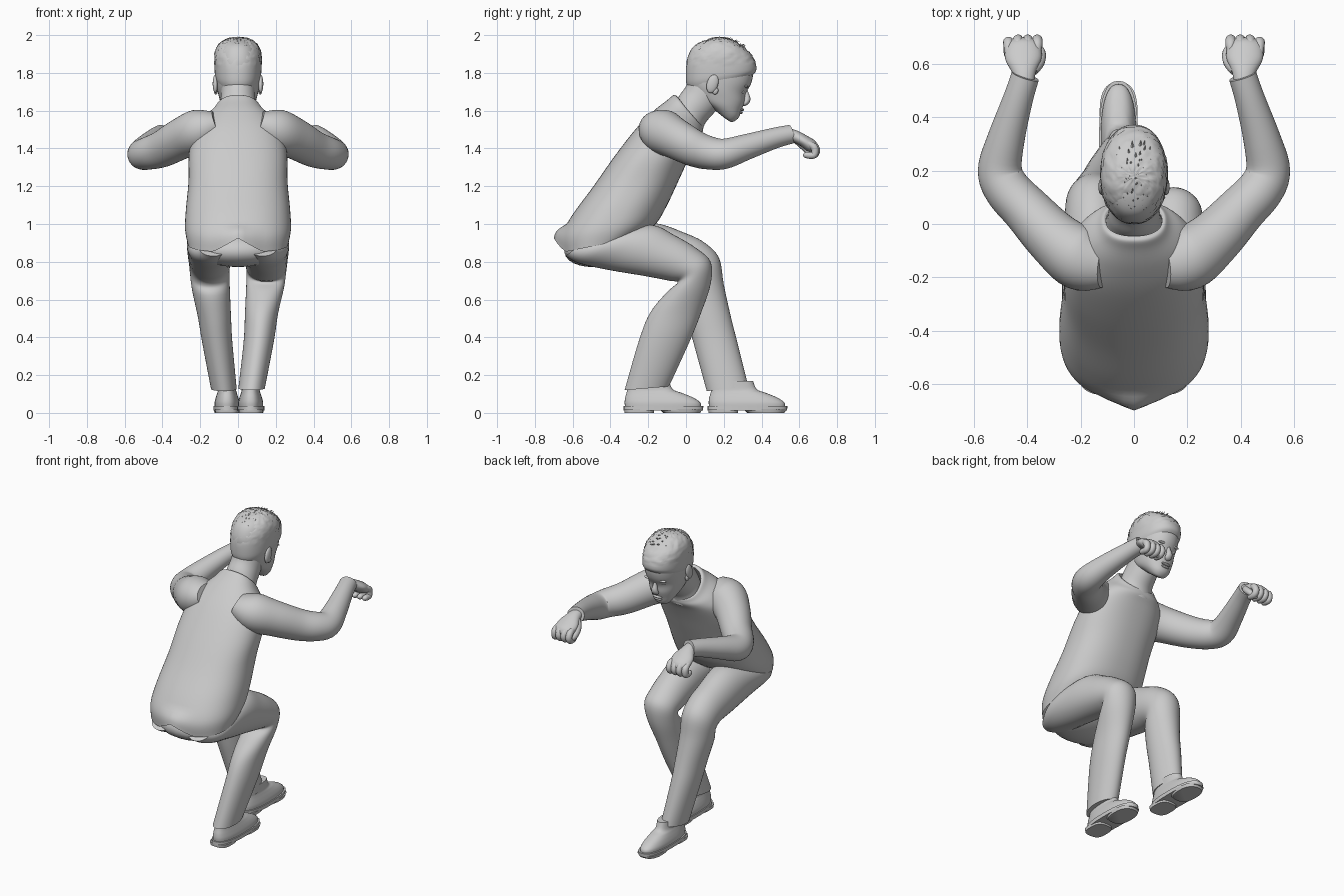
import bpy, bmesh, math, random
from mathutils import Vector, Matrix

random.seed(4)


def smooth_rows(rows, n):
    """Catmull-Rom interpolation of a list of number rows."""
    out = []
    for i in range(len(rows) - 1):
        p0, p1, p2 = rows[max(i - 1, 0)], rows[i], rows[i + 1]
        p3 = rows[min(i + 2, len(rows) - 1)]
        for k in range(n):
            t = k / n
            out.append([0.5 * (2 * b + (c - a) * t + (2 * a - 5 * b + 4 * c - d) * t * t
                               + (3 * b - a - 3 * c + d) * t ** 3)
                        for a, b, c, d in zip(p0, p1, p2, p3)])
    return out + [list(rows[-1])]


def skin(name, rings, caps=True, power=2.0, seg=40):
    """Skin a surface over rings given as (centre, u axis, v axis)."""
    bm = bmesh.new()
    loops = []
    for c, u, v in rings:
        loop = []
        for k in range(seg):
            a = 2 * math.pi * k / seg
            ca, sa = math.cos(a), math.sin(a)
            loop.append(bm.verts.new(c + u * math.copysign(abs(ca) ** (2 / power), ca)
                                     + v * math.copysign(abs(sa) ** (2 / power), sa)))
        loops.append(loop)
    for p, q in zip(loops, loops[1:]):
        for k in range(seg):
            bm.faces.new((p[k], p[(k + 1) % seg], q[(k + 1) % seg], q[k]))
    if caps:
        bm.faces.new(loops[0])
        bm.faces.new(loops[-1])
    bmesh.ops.recalc_face_normals(bm, faces=bm.faces)
    return finish(name, bm)


def finish(name, bm):
    me = bpy.data.meshes.new(name)
    bm.to_mesh(me)
    bm.free()
    ob = bpy.data.objects.new(name, me)
    bpy.context.collection.objects.link(ob)
    bpy.context.view_layer.objects.active = ob
    ob.select_set(True)
    bpy.ops.object.shade_smooth_by_angle(angle=math.radians(50))
    ob.select_set(False)
    return ob


def body(name, rows, n=5, **kw):
    """Rows: x centre, front (y, z), back (y, z), half width."""
    rings = []
    for x, yf, zf, yb, zb, w in smooth_rows(rows, n):
        f, b = Vector((x, yf, zf)), Vector((x, yb, zb))
        rings.append(((f + b) / 2, Vector((w, 0, 0)), (f - b) / 2))
    return skin(name, rings, **kw)


def tube(name, rows, n=5, **kw):
    """Rows: x, y, z, side radius, upper radius."""
    r = smooth_rows(rows, n)
    rings, u = [], None
    for i, row in enumerate(r):
        t = (Vector(r[min(i + 1, len(r) - 1)][:3]) - Vector(r[max(i - 1, 0)][:3])).normalized()
        u = t.cross(Vector((0, 0, 1))) if u is None else u - t * u.dot(t)
        u.normalize()
        rings.append((Vector(row[:3]), u * row[3], u.cross(t) * row[4]))
    return skin(name, rings, **kw)


def ball(name, loc, radii, tilt=0):
    bm = bmesh.new()
    m = Matrix.Translation(loc) @ Matrix.Rotation(tilt, 4, 'X') @ Matrix.Diagonal((*radii, 1))
    bmesh.ops.create_uvsphere(bm, u_segments=24, v_segments=14, radius=1, matrix=m)
    return finish(name, bm)


# Shirt body, with the pinched tail at the back of the hem
shirt = body("shirt", [
    (0, -.25, .93, -.655, .85, .265), (0, -.16, 1.0, -.66, .94, .28),
    (0, -.10, 1.1, -.60, 1.05, .276), (0, -.03, 1.25, -.49, 1.2, .262),
    (0, .02, 1.36, -.37, 1.37, .26), (0, .06, 1.44, -.26, 1.51, .24),
    (0, .085, 1.48, -.17, 1.6, .19), (0, .09, 1.5, -.10, 1.655, .14),
    (0, .088, 1.515, -.065, 1.683, .118), (0, .07, 1.515, -.045, 1.675, .105)],
    caps=False, power=2.3, seg=64)
for v in shirt.data.vertices:
    if v.co.y < -.5 and v.co.z < 1:
        w = max(0, 1 - abs(v.co.x) / .13) * min(1, max(0, (1 - v.co.z) / .15))
        v.co.y -= .045 * w
        v.co.z += .075 * w

# Trousers
ball("trouser_seat", (0, -.46, .875), (.25, .185, .10), .15)
body("right_trouser_leg", [
    (.13, -.50, .93, -.64, .83, .08), (.14, -.36, .975, -.56, .79, .125),
    (.145, -.18, .995, -.40, .755, .125), (.15, -.06, .94, -.22, .725, .115),
    (.15, .05, .875, -.09, .70, .11), (.15, .13, .80, -.045, .69, .105),
    (.143, .13, .68, -.10, .64, .10), (.125, .08, .53, -.19, .53, .088),
    (.11, .02, .38, -.25, .38, .08), (.072, -.09, .14, -.325, .12, .07)])
body("left_trouser_leg", [
    (-.13, -.50, .93, -.64, .83, .08), (-.14, -.36, .98, -.56, .79, .125),
    (-.145, -.17, 1.005, -.38, .755, .125), (-.15, 0, .95, -.18, .72, .115),
    (-.15, .10, .90, -.05, .70, .11), (-.15, .175, .82, -.01, .67, .105),
    (-.143, .2, .68, -.02, .62, .10), (-.125, .235, .52, .005, .5, .088),
    (-.11, .27, .38, .04, .37, .08), (-.075, .33, .14, .11, .115, .068)])

# Shoes: upper, sole and heel block
for side, x, dy in (("right", .067, 0), ("left", -.058, .445)):
    def level(z, back, front, w):
        return (x, dy + front, z, dy + back, z, w)
    body(side + "_shoe", [level(.03, -.322, .08, .066), level(.055, -.325, .075, .066),
                          level(.08, -.322, .04, .06), level(.105, -.315, -.02, .052),
                          level(.125, -.31, -.07, .047), level(.17, -.30, -.09, .045)], power=2.4)
    body(side + "_sole", [level(.012, -.33, .09, .072), level(.036, -.33, .092, .073)], n=1, power=2.5)
    body(side + "_heel", [level(0, -.325, -.17, .062), level(.02, -.328, -.17, .064)], n=1, power=3)
    body(side + "_tread", [level(0, -.12, .075, .066), level(.02, -.14, .088, .071)], n=1, power=2.5)

# Arms and fists, mirrored in x
for side, s in (("right", 1), ("left", -1)):
    def arm(name, rows, **kw):
        return tube(side + "_" + name, [(s * r[0], *r[1:]) for r in rows], **kw)
    arm("sleeve", [
        (.11, -.15, 1.53, .09, .07), (.20, -.13, 1.495, .12, .115),
        (.30, -.055, 1.452, .105, .108), (.40, .05, 1.398, .092, .097),
        (.475, .13, 1.375, .087, .087), (.503, .205, 1.372, .083, .08),
        (.48, .32, 1.408, .07, .068), (.435, .47, 1.455, .056, .055),
        (.408, .555, 1.475, .053, .05)])
    arm("hand", [
        (.412, .53, 1.475, .038, .034), (.413, .57, 1.467, .045, .032),
        (.415, .62, 1.442, .068, .032), (.417, .665, 1.412, .066, .034),
        (.418, .69, 1.395, .05, .018)], seg=28)
    for i in range(4):
        fx = .363 + .036 * i
        top = -.008 if i == 3 else 0
        arm(f"finger_{i + 1}", [
            (fx, .645, 1.428, .014, .014), (fx, .675, 1.418 + top, .02, .02),
            (fx, .691 + top, 1.388, .02, .02), (fx, .675, 1.364, .019, .019),
            (fx, .635, 1.366, .017, .017), (fx, .622, 1.372, .006, .006)], n=4, seg=14)
    arm("thumb", [
        (.38, .575, 1.455, .02, .02), (.358, .61, 1.425, .024, .022),
        (.352, .645, 1.39, .02, .019), (.375, .668, 1.362, .017, .016),
        (.39, .672, 1.355, .005, .005)], n=4, seg=14)

# Neck and head
body("neck", [(0, .085, 1.47, -.06, 1.63, .105), (0, .10, 1.53, -.035, 1.68, .098),
              (0, .15, 1.59, .0, 1.73, .092), (0, .2, 1.65, .02, 1.79, .09)])
body("head", [
    (0, .232, 1.542, .205, 1.56, .015), (0, .252, 1.542, .18, 1.58, .042),
    (0, .278, 1.562, .13, 1.62, .067), (0, .293, 1.60, .07, 1.66, .088),
    (0, .308, 1.64, .035, 1.70, .10), (0, .316, 1.69, .012, 1.75, .111),
    (0, .345, 1.745, .003, 1.82, .117), (0, .355, 1.81, .008, 1.88, .117),
    (0, .33, 1.885, .04, 1.94, .103), (0, .27, 1.945, .10, 1.972, .07),
    (0, .21, 1.97, .16, 1.982, .02)], power=2.2)

# Hair cap with a rough surface and short tufts
hair = body("hair", [
    (0, .355, 1.79, .012, 1.72, .112), (0, .372, 1.815, .0, 1.76, .122),
    (0, .366, 1.86, .003, 1.85, .125), (0, .335, 1.91, .03, 1.91, .121),
    (0, .28, 1.955, .075, 1.955, .098), (0, .23, 1.98, .13, 1.98, .058),
    (0, .19, 1.988, .17, 1.988, .012)], power=2.2, seg=56)
for v in hair.data.vertices:
    if v.co.z > 1.85:
        v.co += v.normal * random.uniform(-.003, .004)
bm = bmesh.new()
for _ in range(70):
    a, e = random.uniform(0, 6.28), random.uniform(.6, 1.5)
    d = Vector((math.cos(a) * math.cos(e), math.sin(a) * math.cos(e), math.sin(e)))
    p = Vector((d.x * .118, .18 + d.y * .175, 1.855 + d.z * .127))
    lean = (d + Vector((0, .9, 0))).normalized()
    bmesh.ops.create_cone(bm, segments=5, radius1=.008, radius2=0, depth=.03, cap_ends=True,
                          matrix=Matrix.Translation(p) @ lean.to_track_quat('Z', 'Y').to_matrix().to_4x4())
finish("hair_tufts", bm)

# Face details
tube("nose", [(0, .312, 1.722, .008, .01), (0, .318, 1.69, .013, .014), (0, .324, 1.66, .02, .017),
              (0, .314, 1.64, .022, .014), (0, .30, 1.632, .012, .008)], seg=20)
ball("upper_lip", (0, .294, 1.606), (.032, .013, .008), -.2)
ball("lower_lip", (0, .288, 1.591), (.028, .013, .008), -.2)
for side, s in (("right", 1), ("left", -1)):
    ball(side + "_ear", (s * .12, .14, 1.742), (.014, .03, .05), -.3)
    ball(side + "_ear_lobe", (s * .117, .155, 1.705), (.01, .016, .02), -.3)
    ball(side + "_eye", (s * .042, .297, 1.70), (.019, .013, .011), -.3)
    ball(side + "_brow", (s * .045, .318, 1.728), (.032, .012, .008), -.3)
